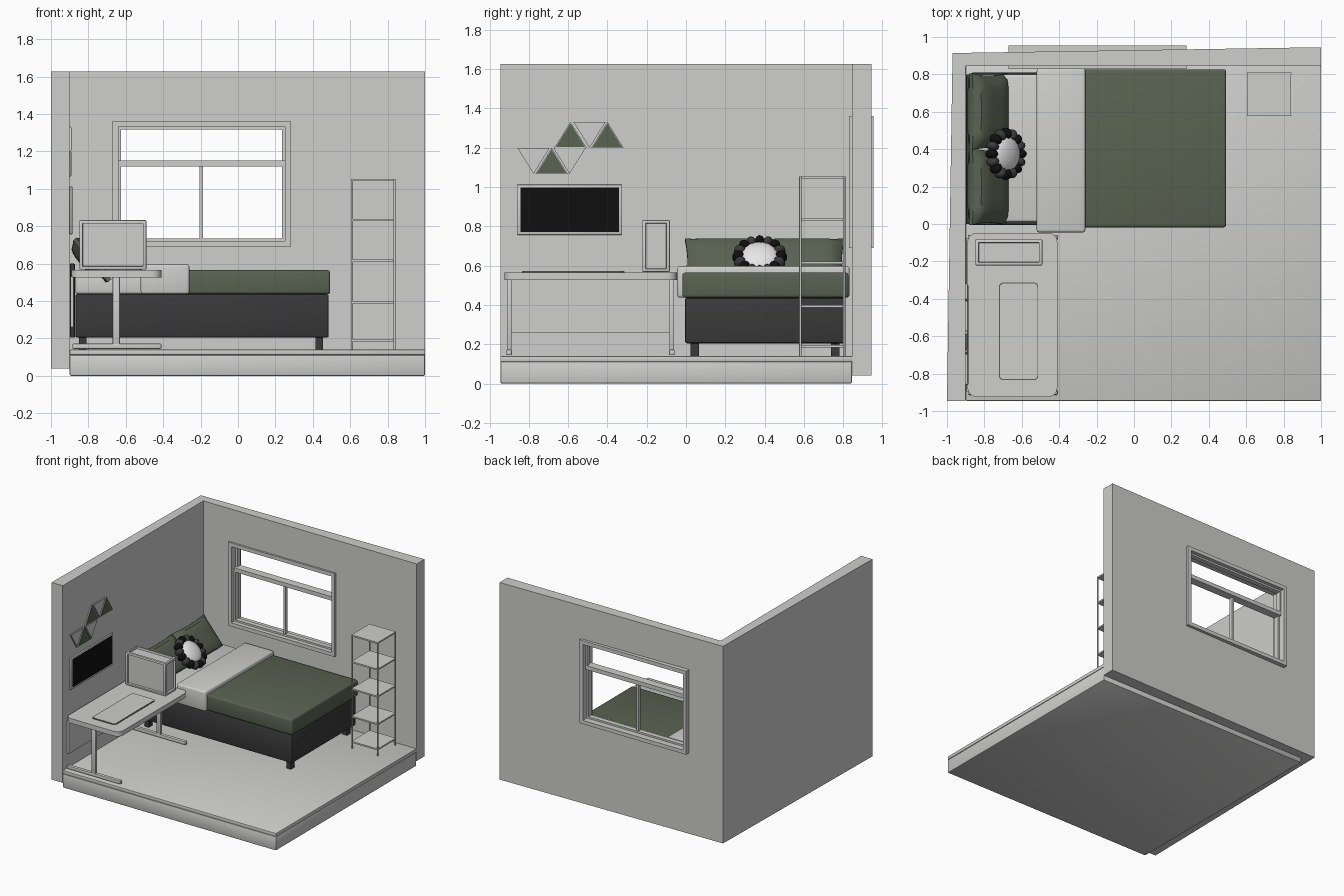
import bpy, bmesh, math
from mathutils import Matrix, Vector

if "Cube" in bpy.data.objects:
    bpy.data.objects.remove(bpy.data.objects["Cube"])


def material(name, r, g, b):
    m = bpy.data.materials.new(name)
    m.diffuse_color = (r, g, b, 1)
    m.use_nodes = True
    m.node_tree.nodes["Principled BSDF"].inputs["Base Color"].default_value = m.diffuse_color
    return m


WHITE = material("warm_white", 0.62, 0.62, 0.61)
BRIGHT = material("bright_white", 0.8, 0.8, 0.8)
GREEN = material("olive_green", 0.10, 0.125, 0.082)
DARK = material("charcoal", 0.042, 0.042, 0.042)
BLACK = material("black", 0.005, 0.005, 0.005)


def finish(name, bm, mat, smooth=True):
    bmesh.ops.recalc_face_normals(bm, faces=bm.faces[:])
    me = bpy.data.meshes.new(name)
    bm.to_mesh(me)
    bm.free()
    me.materials.append(mat)
    ob = bpy.data.objects.new(name, me)
    bpy.context.collection.objects.link(ob)
    if smooth:
        bpy.ops.object.select_all(action='DESELECT')
        ob.select_set(True)
        bpy.context.view_layer.objects.active = ob
        bpy.ops.object.shade_smooth_by_angle(angle=math.radians(35))
    return ob


def box(name, lo, hi, mat, bevel=0, seg=2):
    bm = bmesh.new()
    lo, hi = Vector(lo), Vector(hi)
    bmesh.ops.create_cube(bm, size=1, matrix=Matrix.Translation((lo + hi) / 2) @ Matrix.Diagonal((hi - lo).to_4d()))
    if bevel:
        bmesh.ops.bevel(bm, geom=bm.edges[:], offset=bevel, segments=seg, profile=0.5, affect='EDGES')
    return finish(name, bm, mat, bool(bevel))


def prism(name, pts, offset, mat):
    """Extrude a closed 3D outline by an offset vector."""
    bm = bmesh.new()
    f = bm.faces.new([bm.verts.new(p) for p in pts])
    ext = bmesh.ops.extrude_face_region(bm, geom=[f], use_keep_orig=True)
    vs = [v for v in ext["geom"] if isinstance(v, bmesh.types.BMVert)]
    bmesh.ops.translate(bm, verts=vs, vec=offset)
    return finish(name, bm, mat)


def rounded(x0, x1, y0, y1, z, r, n=6):
    pts = []
    for cx, cy, a0 in ((x1 - r, y1 - r, 0), (x0 + r, y1 - r, 90), (x0 + r, y0 + r, 180), (x1 - r, y0 + r, 270)):
        for i in range(n + 1):
            a = math.radians(a0 + 90 * i / n)
            pts.append((cx + r * math.cos(a), cy + r * math.sin(a), z))
    return pts


def rod(name, x, y, z0, z1, r, mat):
    bm = bmesh.new()
    bmesh.ops.create_cone(bm, cap_ends=True, segments=16, radius1=r, radius2=r, depth=z1 - z0,
                          matrix=Matrix.Translation((x, y, (z0 + z1) / 2)))
    return finish(name, bm, mat)


def ring(name, x0, x1, z0, z1, w, y0, y1):
    """Rectangular window frame made of four bars."""
    box(name + "_left", (x0, y0, z0), (x0 + w, y1, z1), WHITE)
    box(name + "_right", (x1 - w, y0, z0), (x1, y1, z1), WHITE)
    box(name + "_bottom", (x0 + w, y0, z0), (x1 - w, y1, z0 + w), WHITE)
    box(name + "_top", (x0 + w, y0, z1 - w), (x1 - w, y1, z1), WHITE)


# Room shell: L-shaped walls with a window hole, two-layer floor
walls = prism("walls", [(-1, -.945, .04), (-.9, -.945, .04), (-.9, .845, .04), (1, .845, .04),
                        (1, .945, .04), (-.97, .914, .04)], (0, 0, 1.587), WHITE)
cutter = box("window_cutter", (-.66, .7, .70), (.27, 1.1, 1.35), WHITE)
mod = walls.modifiers.new("window_hole", 'BOOLEAN')
mod.object, mod.operation, mod.solver = cutter, 'DIFFERENCE', 'EXACT'
bpy.context.view_layer.objects.active = walls
bpy.ops.object.modifier_apply(modifier=mod.name)
bpy.data.objects.remove(cutter)
box("floor_base", (-.9, -.945, 0), (1, .845, .112), WHITE, .008)
box("floor_top", (-.9, -.945, .112), (1, .845, .14), WHITE, .004)

# Window
ring("window_casing", -.67, .28, .69, 1.362, .03, .83, .955)
ring("upper_sash", -.64, .25, 1.135, 1.332, .014, .885, .925)
ring("lower_sash", -.64, .25, .72, 1.135, .014, .865, .905)
box("window_rail", (-.64, .86, 1.12), (.25, .925, 1.152), WHITE)
box("window_mullion", (-.206, .872, .73), (-.188, .90, 1.125), WHITE)

# Bed
box("bed_base", (-.87, -.005, .205), (.485, .81, .437), DARK, .01)
box("headboard", (-.898, 0, .205), (-.872, .80, .60), DARK, .005)
for x in (-.83, .435):
    for y in (.045, .76):
        box("bed_leg", (x - .02, y - .022, .14), (x + .02, y + .022, .21), DARK)
box("mattress", (-.87, .01, .437), (.47, .80, .55), WHITE, .015, 3)
box("blanket", (-.30, -.018, .437), (.493, .827, .565), GREEN, .014, 3)
box("blanket_fold", (-.52, -.045, .437), (-.26, .832, .597), WHITE, .014, 3)

# Pillows: grids of thickness that taper towards pinched edges
for y in (.20, .60):
    bm = bmesh.new()
    bmesh.ops.create_cube(bm, size=2)
    bmesh.ops.subdivide_edges(bm, edges=bm.edges[:], cuts=11, use_grid_fill=True)
    for v in bm.verts:
        a, b, c = v.co.y, v.co.z, v.co.x
        puff = ((1 - a ** 4) * (1 - b ** 4)) ** 0.5
        pinch = 1 - .06 * (1 - a * a * b * b)
        v.co = ((.012 + .05 * puff) * c, .205 * a * pinch, .145 * b * pinch)
    bm.transform(Matrix.Translation((-.78, y, .62)) @ Matrix.Rotation(math.radians(-40), 4, 'Y'))
    finish("pillow", bm, GREEN)

# Round cushion with a beaded rim
tilt = Matrix.Translation((-.685, .375, .645)) @ Matrix.Rotation(math.radians(45), 4, 'Y')
bm = bmesh.new()
bmesh.ops.create_uvsphere(bm, u_segments=32, v_segments=16, radius=1,
                          matrix=tilt @ Matrix.Diagonal((.098, .098, .042, 1)))
finish("cushion_centre", bm, BRIGHT)
for i in range(16):
    bm = bmesh.new()
    spin = Matrix.Rotation(math.tau * i / 16, 4, 'Z')
    bmesh.ops.create_uvsphere(bm, u_segments=16, v_segments=10, radius=1,
                              matrix=tilt @ spin @ Matrix.Translation((.108, 0, 0)) @ Matrix.Diagonal((.032, .025, .036, 1)))
    finish("cushion_bead", bm, DARK if i % 2 else BLACK)

# Desk
prism("desk_top", rounded(-.89, -.41, -.925, -.047, .527, .05), (0, 0, .038), WHITE)
for y in (-.90, -.072):
    box("desk_post", (-.67, y - .012, .16), (-.632, y + .012, .53), WHITE, .004)
    box("desk_foot", (-.885, y - .014, .145), (-.41, y + .014, .172), WHITE, .005)
box("desk_back_panel", (-.895, -.895, .26), (-.88, -.075, .53), WHITE)
prism("desk_mat_edge", rounded(-.722, -.512, -.835, -.313, .565, .022), (0, 0, .005), GREEN)
prism("desk_mat", rounded(-.717, -.517, -.830, -.318, .566, .02), (0, 0, .006), WHITE)

# Desktop box with recessed sides
bm = bmesh.new()
bmesh.ops.create_cube(bm, size=1, matrix=Matrix.Translation((-.669, -.152, .70)) @ Matrix.Diagonal((.358, .14, .265, 1)))
bmesh.ops.bevel(bm, geom=bm.edges[:], offset=.006, segments=2, profile=.5, affect='EDGES')
sides = sorted(bm.faces, key=lambda f: -f.calc_area())[:6]
bmesh.ops.inset_individual(bm, faces=sides, thickness=.015, depth=0)
bmesh.ops.inset_individual(bm, faces=sides, thickness=.003, depth=-.015)
finish("desktop_box", bm, WHITE)

# Wall screen
box("screen_frame", (-.90, -.86, .757), (-.886, -.325, 1.012), WHITE, .003)
box("screen", (-.89, -.842, .772), (-.884, -.342, .997), BLACK)

# Triangular wall tiles: centre y, base z, pointing up or down
for y, z, up in ((-.588, 1.2, 1), (-.491, 1.2, 0), (-.40, 1.2, 1),
                 (-.776, 1.067, 0), (-.684, 1.067, 1), (-.593, 1.067, 0)):
    def triangle(x, inset):
        zc = z + (.044 if up else .088)
        d = 1 if up else -1
        k = 1 - inset
        return [(x, y - .082 * k, zc - d * .044 * k), (x, y + .082 * k, zc - d * .044 * k), (x, y, zc + d * .088 * k)]
    prism("wall_tile", triangle(-.902, 0), (.010, 0, 0), WHITE)
    prism("wall_tile_face", triangle(-.893, .09), (.004, 0, 0), GREEN if up else WHITE)

# Open shelf rack
for x in (.609, .837):
    for y in (.582, .805):
        rod("rack_post", x, y, .14, 1.053, .006, WHITE)
for z in (.19, .393, .615, .833, 1.047):
    box("rack_shelf", (.606, .578, z - .006), (.840, .809, z + .006), WHITE)
